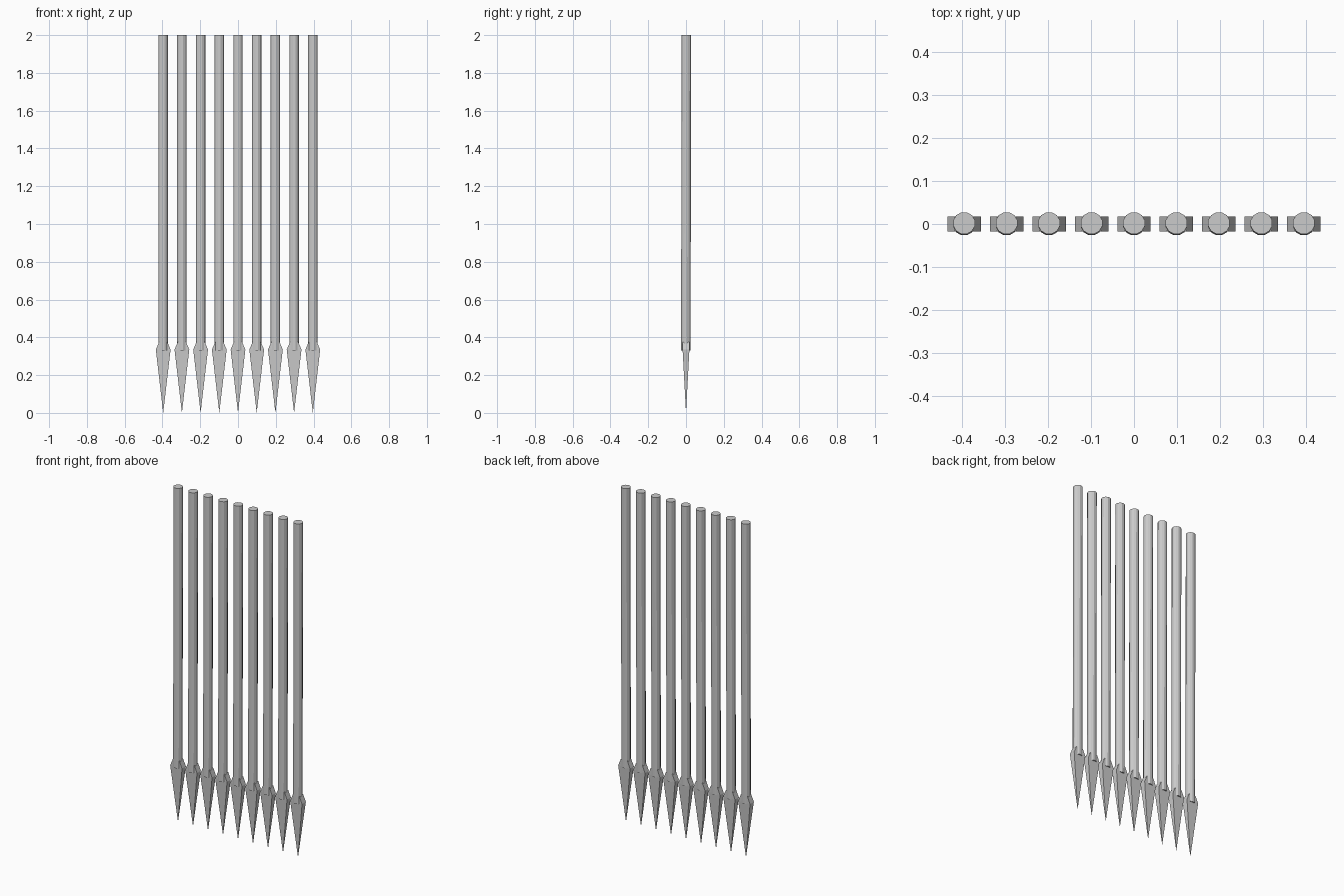
import bpy, bmesh, math

if "Cube" in bpy.data.objects:
    bpy.data.objects.remove(bpy.data.objects["Cube"])

COUNT = 9
SPACING = 0.099


def finish(name, bm, x):
    bmesh.ops.recalc_face_normals(bm, faces=bm.faces)
    mesh = bpy.data.meshes.new(name)
    bm.to_mesh(mesh)
    bm.free()
    obj = bpy.data.objects.new(name, mesh)
    obj.location.x = x
    bpy.context.collection.objects.link(obj)


def ring(bm, hx, hy, z):
    return [bm.verts.new((sx * hx, sy * hy, z))
            for sx, sy in ((-1, -1), (1, -1), (1, 1), (-1, 1))]


def bridge(bm, a, b):
    n = len(a)
    for i in range(n):
        j = (i + 1) % n
        bm.faces.new((a[i], a[j], b[j], b[i]))


def shaft(x, sides=12, r=0.026):
    # Round pole, leaning very slightly backwards
    bm = bmesh.new()
    rings = []
    for z, y in ((0.33, -0.001), (2.0, 0.002)):
        rings.append([bm.verts.new((r * math.cos(math.tau * (i + 0.5) / sides),
                                    y + r * math.sin(math.tau * (i + 0.5) / sides), z))
                      for i in range(sides)])
    bridge(bm, *rings)
    for rg in rings:
        bm.faces.new(rg)
    finish("shaft", bm, x)


def spearhead(x):
    # Flat four-sided point with a short sloped shoulder
    bm = bmesh.new()
    top = ring(bm, 0.022, 0.018, 0.375)
    wide = ring(bm, 0.039, 0.018, 0.335)
    tip = bm.verts.new((0, 0, 0))
    bm.faces.new(top)
    bridge(bm, top, wide)
    for i in range(4):
        bm.faces.new((wide[i], wide[(i + 1) % 4], tip))
    finish("spearhead", bm, x)


# Row of downward-pointing spears
for k in range(COUNT):
    px = (k - (COUNT - 1) / 2) * SPACING
    shaft(px)
    spearhead(px)
